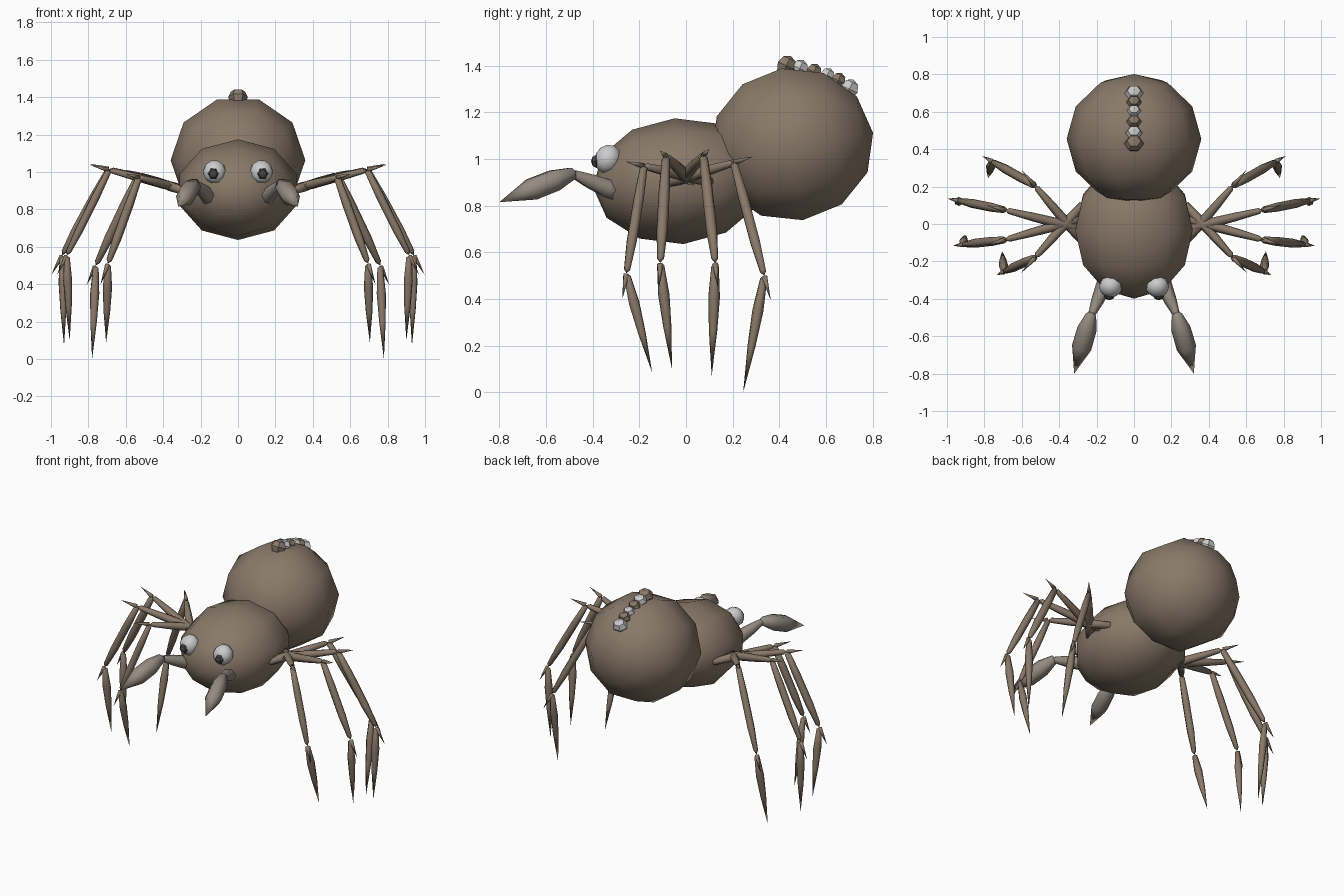
import bpy, bmesh
from math import sin, cos, pi, radians
from mathutils import Matrix, Vector

if "Cube" in bpy.data.objects:
    bpy.data.objects.remove(bpy.data.objects["Cube"])


def material(name, rgb):
    m = bpy.data.materials.new(name)
    m.diffuse_color = (*rgb, 1)
    m.use_nodes = True
    m.node_tree.nodes["Principled BSDF"].inputs["Base Color"].default_value = m.diffuse_color
    return m


BROWN = material("brown", (0.25, 0.19, 0.14))
PALP = material("greyish_brown", (0.30, 0.26, 0.22))
WHITE = material("white", (0.8, 0.8, 0.8))
DARK = material("dark_grey", (0.06, 0.06, 0.06))


def lathe(bm, profile, n, matrix, phase=0.0):
    """Revolve (height, radius) points about local z; radius 0 makes a pole."""
    rings = []
    for h, r in profile:
        count = n if r > 0 else 1
        rings.append([bm.verts.new(matrix @ Vector((r * cos(phase + 2 * pi * i / n),
                                                    r * sin(phase + 2 * pi * i / n), h)))
                      for i in range(count)])
    for a, b in zip(rings, rings[1:]):
        for i in range(n):
            j = (i + 1) % n
            quad = [a[i % len(a)], a[j % len(a)], b[j % len(b)], b[i % len(b)]]
            bm.faces.new(list(dict.fromkeys(quad)))


def finish(bm, name, mat, smooth=True):
    bmesh.ops.recalc_face_normals(bm, faces=bm.faces)
    for f in bm.faces:
        f.smooth = smooth
    me = bpy.data.meshes.new(name)
    bm.to_mesh(me)
    bm.free()
    me.materials.append(mat)
    ob = bpy.data.objects.new(name, me)
    bpy.context.collection.objects.link(ob)
    return ob


def ellipsoid(name, centre, radii, n, rings, mat, tilt=0, phase=0, smooth=True):
    """Low-poly ball whose poles lie along y, with the back pole tilted up."""
    profile = [(-cos(pi * k / rings), sin(pi * k / rings) if 0 < k < rings else 0)
               for k in range(rings + 1)]
    rx, ry, rz = radii
    m = (Matrix.Translation(centre) @ Matrix.Rotation(radians(tilt - 90), 4, 'X')
         @ Matrix.Diagonal((rx, rz, ry, 1)))
    bm = bmesh.new()
    lathe(bm, profile, n, m, radians(phase))
    return finish(bm, name, mat, smooth)


def spindle(bm, a, b, shape, n=6):
    """Limb segment from a to b; shape lists (fraction along, radius)."""
    a, b = Vector(a), Vector(b)
    d = b - a
    m = Matrix.Translation(a) @ d.to_track_quat('Z', 'Y').to_matrix().to_4x4()
    lathe(bm, [(t * d.length, r) for t, r in shape], n, m)


# Body and abdomen
ellipsoid("body", (0, -0.03, 0.905), (0.33, 0.37, 0.27), 10, 6, BROWN, tilt=4, phase=18)
ellipsoid("abdomen", (0, 0.455, 1.063), (0.36, 0.35, 0.345), 10, 6, BROWN, tilt=8)

# Row of knobs on top of the abdomen
knobs = [(0.43, 1.400, 0.046), (0.487, 1.388, 0.040), (0.548, 1.374, 0.036),
         (0.605, 1.358, 0.034), (0.652, 1.336, 0.036), (0.700, 1.300, 0.044)]
for i, (y, z, r) in enumerate(knobs):
    ellipsoid(f"abdomen_knob_{i + 1}", (0, y, z), (r * 1.15, r, r), 6, 4,
              WHITE if i % 2 else BROWN, tilt=65, smooth=False)

# Legs: root, knee, ankle, tip, listed back to front
LEGS = [
    ((0.27, -0.10, 0.89), (0.53, 0.205, 0.985), (0.76, 0.335, 0.50), (0.78, 0.245, 0.0)),
    ((0.27, -0.03, 0.90), (0.69, 0.075, 1.015), (0.94, 0.125, 0.555), (0.93, 0.11, 0.07)),
    ((0.27, 0.03, 0.90), (0.69, -0.085, 1.010), (0.915, -0.11, 0.555), (0.90, -0.06, 0.10)),
    ((0.27, 0.11, 0.90), (0.53, -0.18, 0.970), (0.695, -0.255, 0.51), (0.705, -0.145, 0.085)),
]
FEMUR = [(0, 0), (0.02, 0.02), (0.3, 0.027), (0.65, 0.023), (0.95, 0.016), (1, 0)]
TIBIA = [(0, 0), (0.02, 0.018), (0.3, 0.024), (0.7, 0.024), (0.96, 0.015), (1, 0)]
FOOT = [(0, 0), (0.03, 0.016), (0.3, 0.025), (0.6, 0.018), (1, 0)]
SPIKE = [(0, 0), (0.05, 0.014), (1, 0)]

for side, label in ((1, "right"), (-1, "left")):
    flip = Vector((side, 1, 1))
    for i, joints in enumerate(LEGS):
        root, knee, ankle, tip = [Vector(p) * flip for p in joints]
        bm = bmesh.new()
        spindle(bm, root, knee, FEMUR)
        spindle(bm, knee, ankle, TIBIA)
        spindle(bm, ankle, tip, FOOT)
        # joint spikes carry on in the direction of the segment before
        spindle(bm, knee, knee + (knee - root).normalized() * 0.11, SPIKE)
        spindle(bm, ankle, ankle + (ankle - knee).normalized() * 0.12, SPIKE)
        finish(bm, f"{label}_leg_{i + 1}", BROWN)

    # Feeler: short arm and a pointed club
    bm = bmesh.new()
    base, elbow, tip = [Vector(p) * flip for p in
                        ((0.14, -0.28, 0.85), (0.225, -0.48, 0.935), (0.32, -0.80, 0.815))]
    spindle(bm, base, elbow, [(0, 0), (0.05, 0.045), (0.3, 0.042), (0.65, 0.034), (1, 0.02)])
    spindle(bm, elbow + Vector((0, 0.01, 0.01)), tip,
            [(0, 0), (0.04, 0.028), (0.28, 0.052), (0.58, 0.053), (1, 0)])
    finish(bm, f"{label}_feeler", PALP)

    # Eye and pupil
    ellipsoid(f"{label}_eye", (side * 0.125, -0.335, 1.0), (0.063, 0.056, 0.066),
              10, 6, WHITE, tilt=-25)
    ellipsoid(f"{label}_pupil", (side * 0.132, -0.385, 0.99), (0.03, 0.022, 0.032),
              6, 4, DARK, smooth=False)
